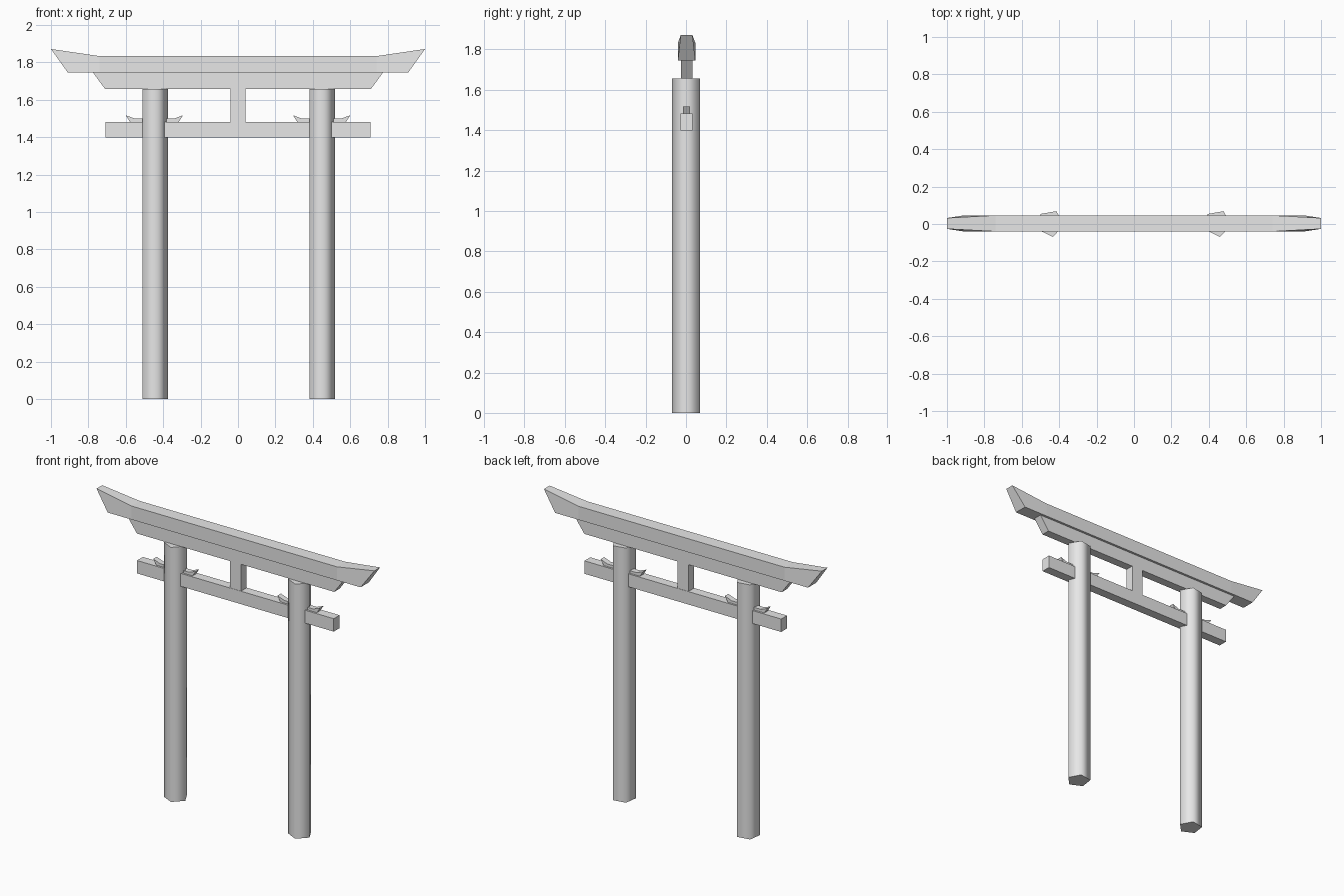
import bpy, bmesh, math

default = bpy.data.objects.get("Cube")
if default:
    bpy.data.objects.remove(default, do_unlink=True)

# One plain colour for the whole gate
grey = bpy.data.materials.new("light_grey")
grey.use_nodes = True
COLOUR = (0.8, 0.8, 0.8, 1.0)
grey.diffuse_color = COLOUR
grey.node_tree.nodes["Principled BSDF"].inputs["Base Color"].default_value = COLOUR

Y_MID = 0.003
POST_X = 0.447
BEAM_TOP, BEAM_BOTTOM = 1.482, 1.398
POST_TOP = 1.656
LINTEL_TOP = 1.745


def beam(name, half_stations, centre_x=0.0):
    """Symmetric beam skinned through stations listed from the middle outwards:
    (bottom x, bottom z, bottom half depth, top x, top z, top half depth)."""
    left = [(-bx, bz, bd, -tx, tz, td) for bx, bz, bd, tx, tz, td in reversed(half_stations)]
    bm = bmesh.new()
    rings = []
    for bx, bz, bd, tx, tz, td in left + half_stations:
        corners = [(bx, -bd, bz), (bx, bd, bz), (tx, td, tz), (tx, -td, tz)]
        rings.append([bm.verts.new(c) for c in corners])
    for a, b in zip(rings, rings[1:]):
        for i in range(4):
            j = (i + 1) % 4
            bm.faces.new((a[i], a[j], b[j], b[i]))
    bm.faces.new(rings[0])
    bm.faces.new(rings[-1])
    bmesh.ops.recalc_face_normals(bm, faces=bm.faces)
    mesh = bpy.data.meshes.new(name)
    bm.to_mesh(mesh)
    bm.free()
    mesh.materials.append(grey)
    obj = bpy.data.objects.new(name, mesh)
    obj.location = (centre_x, Y_MID, 0)
    bpy.context.collection.objects.link(obj)
    return obj


# Upswept top lintel, narrowing towards its raised tips
beam("top_lintel", [
    (0.74, LINTEL_TOP, 0.043, 0.74, 1.833, 0.043),
    (0.91, LINTEL_TOP, 0.043, 1.0, 1.871, 0.029),
])

# Second lintel with slanted ends
beam("lower_lintel", [(0.71, POST_TOP, 0.028, 0.775, LINTEL_TOP, 0.028)])

# Tie beam passing through both posts, and the strut above it
beam("tie_beam", [(0.708, BEAM_BOTTOM, 0.03, 0.708, BEAM_TOP, 0.03)])
beam("centre_strut", [(0.04, BEAM_TOP, 0.028, 0.04, POST_TOP, 0.028)])

for side, x in (("right", -POST_X), ("left", POST_X)):
    # Five-sided post, shaded smooth around its sides
    bpy.ops.mesh.primitive_cylinder_add(
        vertices=5, radius=0.073, depth=POST_TOP, location=(x, Y_MID, POST_TOP / 2))
    post = bpy.context.object
    post.name = side + "_post"
    # Turn the post so that one corner lies near the front
    corner = post.data.vertices[0].co
    post.rotation_euler.z = math.radians(280) - math.atan2(corner.y, corner.x)
    post.data.materials.append(grey)
    bpy.ops.object.shade_smooth_by_angle(angle=math.radians(80))

    # Small upturned wedges on both sides of the post
    beam(side + "_wedges", [
        (0.105, BEAM_TOP, 0.018, 0.105, 1.499, 0.018),
        (0.131, BEAM_TOP, 0.018, 0.153, 1.517, 0.018),
    ], x)
